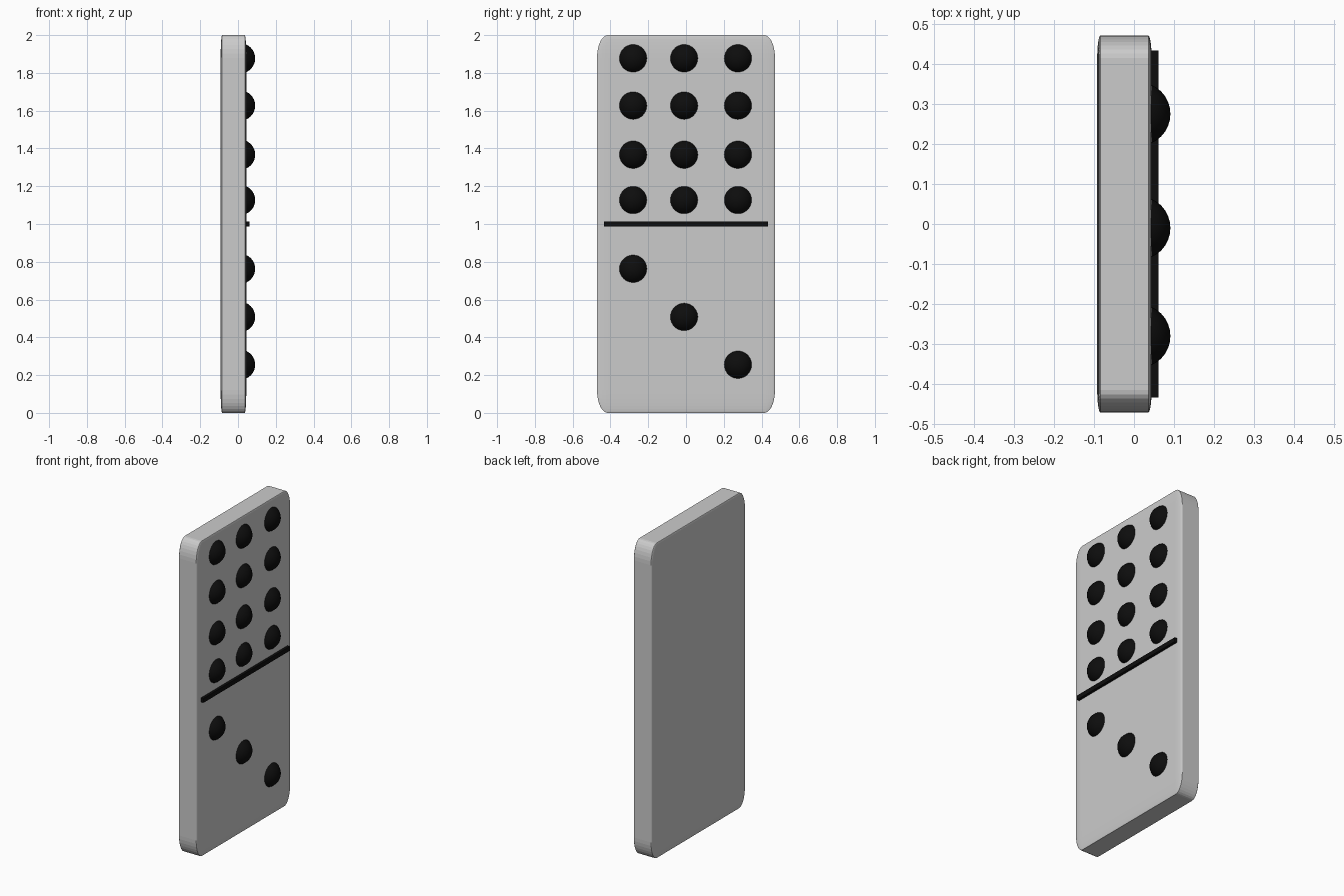
import bpy, bmesh
from mathutils import Matrix, Vector

if "Cube" in bpy.data.objects:
    bpy.data.objects.remove(bpy.data.objects["Cube"])

black = bpy.data.materials.new("black_paint")
black.diffuse_color = (0.004, 0.004, 0.004, 1)
black.use_nodes = True
black.node_tree.nodes["Principled BSDF"].inputs["Base Color"].default_value = black.diffuse_color


def finish(bm, name, material=None):
    mesh = bpy.data.meshes.new(name)
    bm.to_mesh(mesh)
    bm.free()
    obj = bpy.data.objects.new(name, mesh)
    bpy.context.collection.objects.link(obj)
    if material:
        mesh.materials.append(material)
    return obj


def box(name, centre, half, bevel=0.0, segments=8, material=None):
    # rounded unit cube, then squashed so the rounding stretches with it
    bm = bmesh.new()
    bmesh.ops.create_cube(bm, size=2)
    if bevel:
        bmesh.ops.bevel(bm, geom=bm.edges[:], offset=bevel, segments=segments,
                        profile=0.5, affect='EDGES')
    bmesh.ops.scale(bm, vec=Vector(half), verts=bm.verts)
    bmesh.ops.translate(bm, vec=Vector(centre), verts=bm.verts)
    return finish(bm, name, material)


def pip(name, y, z):
    # sphere sunk into the tile face
    bm = bmesh.new()
    bmesh.ops.create_uvsphere(bm, u_segments=32, v_segments=16, radius=0.08,
                              matrix=Matrix.Translation((0.011, y, z)))
    for f in bm.faces:
        f.smooth = True
    return finish(bm, name, black)


# tile body and dividing bar
box("tile_body", (-0.024, 0, 1), (0.068, 0.471, 1), bevel=0.12)
box("divider_bar", (0.046, 0, 1), (0.015, 0.433, 0.014), material=black)

# upper pips: full grid; lower pips: diagonal
columns = (-0.28, -0.01, 0.275)
for r, z in enumerate((1.877, 1.627, 1.367, 1.127)):
    for c, y in enumerate(columns):
        pip(f"upper_pip_{r}_{c}", y, z)
for i, (y, z) in enumerate(zip(columns, (0.763, 0.508, 0.255))):
    pip(f"lower_pip_{i}", y, z)
